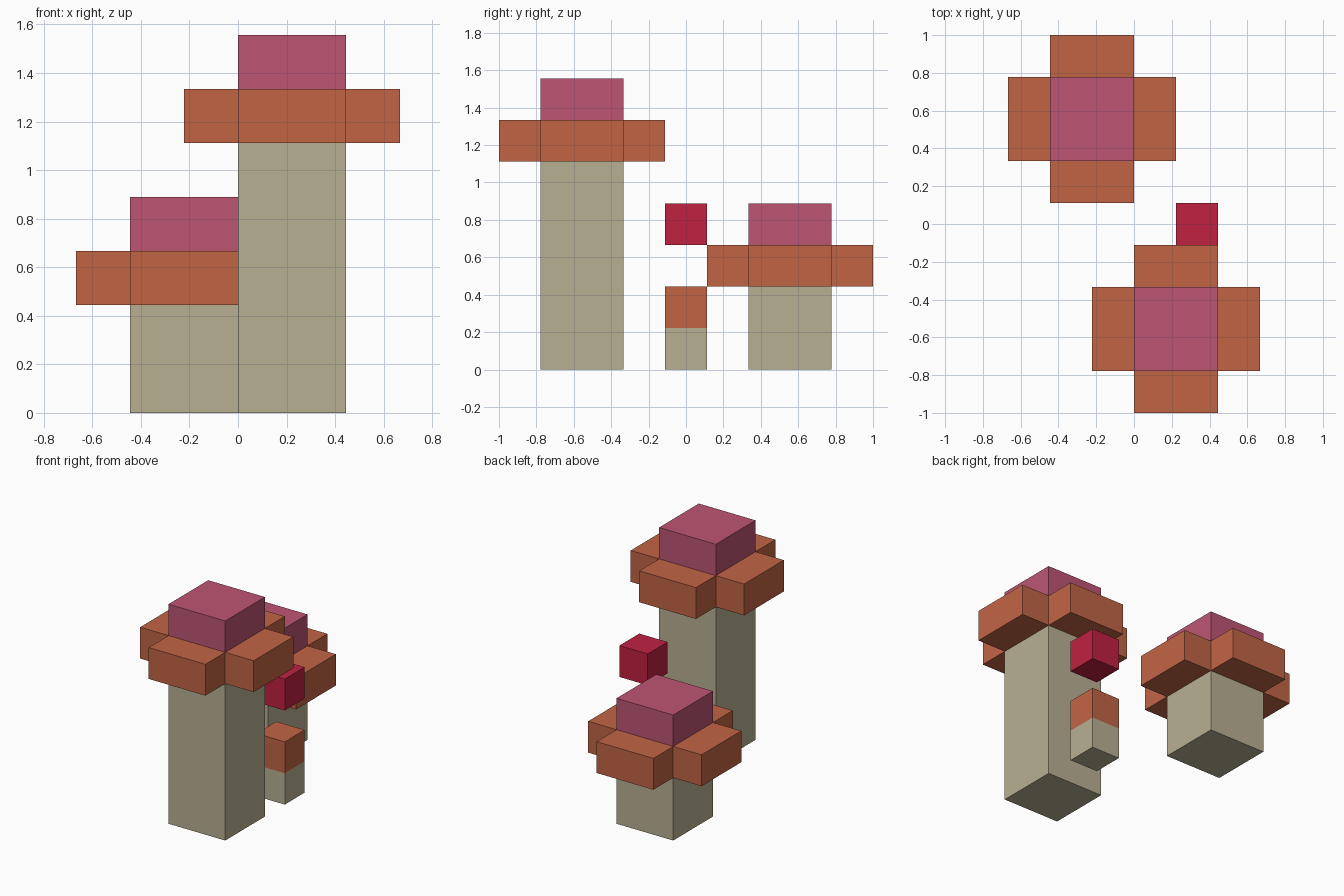
import bpy
import bmesh
from mathutils import Vector

U = 2 / 9  # edge length of one building cube

if "Cube" in bpy.data.objects:
    bpy.data.objects.remove(bpy.data.objects["Cube"], do_unlink=True)


def make_material(name, rgb):
    linear = [((c / 255 + 0.055) / 1.055) ** 2.4 for c in rgb] + [1.0]
    mat = bpy.data.materials.new(name)
    mat.use_nodes = True
    mat.diffuse_color = linear
    mat.node_tree.nodes["Principled BSDF"].inputs["Base Color"].default_value = linear
    return mat


BEIGE = make_material("stem beige", (185, 176, 147))
ORANGE = make_material("cap orange", (193, 101, 69))
PINK = make_material("crown pink", (189, 85, 116))
RED = make_material("bud red", (192, 33, 65))


def block(name, low, size, mat, open_side=None):
    """Box measured in cubes; the face towards open_side touches a neighbour and is left out."""
    bm = bmesh.new()
    bmesh.ops.create_cube(bm, size=1)
    if open_side:
        hidden = [f for f in bm.faces if f.normal.dot(Vector(open_side)) > 0.9]
        bmesh.ops.delete(bm, geom=hidden, context="FACES")
    for v in bm.verts:
        v.co = Vector((v.co[i] * size[i] * U for i in range(3)))
    mesh = bpy.data.meshes.new(name)
    bm.to_mesh(mesh)
    bm.free()
    mesh.materials.append(mat)
    obj = bpy.data.objects.new(name, mesh)
    obj.location = [(low[i] + size[i] / 2) * U for i in range(3)]
    bpy.context.collection.objects.link(obj)
    return obj


UP, DOWN = (0, 0, 1), (0, 0, -1)


def mushroom(name, x, y, height):
    """Square stem, four cap arms in a cross and a crown block."""
    block(name + "_stem", (x, y, 0), (2, 2, height), BEIGE, UP)
    block(name + "_crown", (x, y, height + 1), (2, 2, 1), PINK, DOWN)
    for side, dx, dy in (("left", 1, 0), ("right", -1, 0), ("back", 0, 1), ("front", 0, -1)):
        low = (x + (2 if dx > 0 else min(dx, 0)), y + (2 if dy > 0 else min(dy, 0)), height)
        size = (1 if dx else 2, 1 if dy else 2, 1)
        block(name + "_cap_" + side, low, size, ORANGE, (-dx, -dy, 0))


mushroom("tall_mushroom", 0, -3.5, 5)
mushroom("short_mushroom", -2, 1.5, 2)

# Tiny sprout with a floating bud above it
block("sprout_stem", (1, -0.5, 0), (1, 1, 1), BEIGE, UP)
block("sprout_cap", (1, -0.5, 1), (1, 1, 1), ORANGE, DOWN)
block("floating_bud", (1, -0.5, 3), (1, 1, 1), RED)
